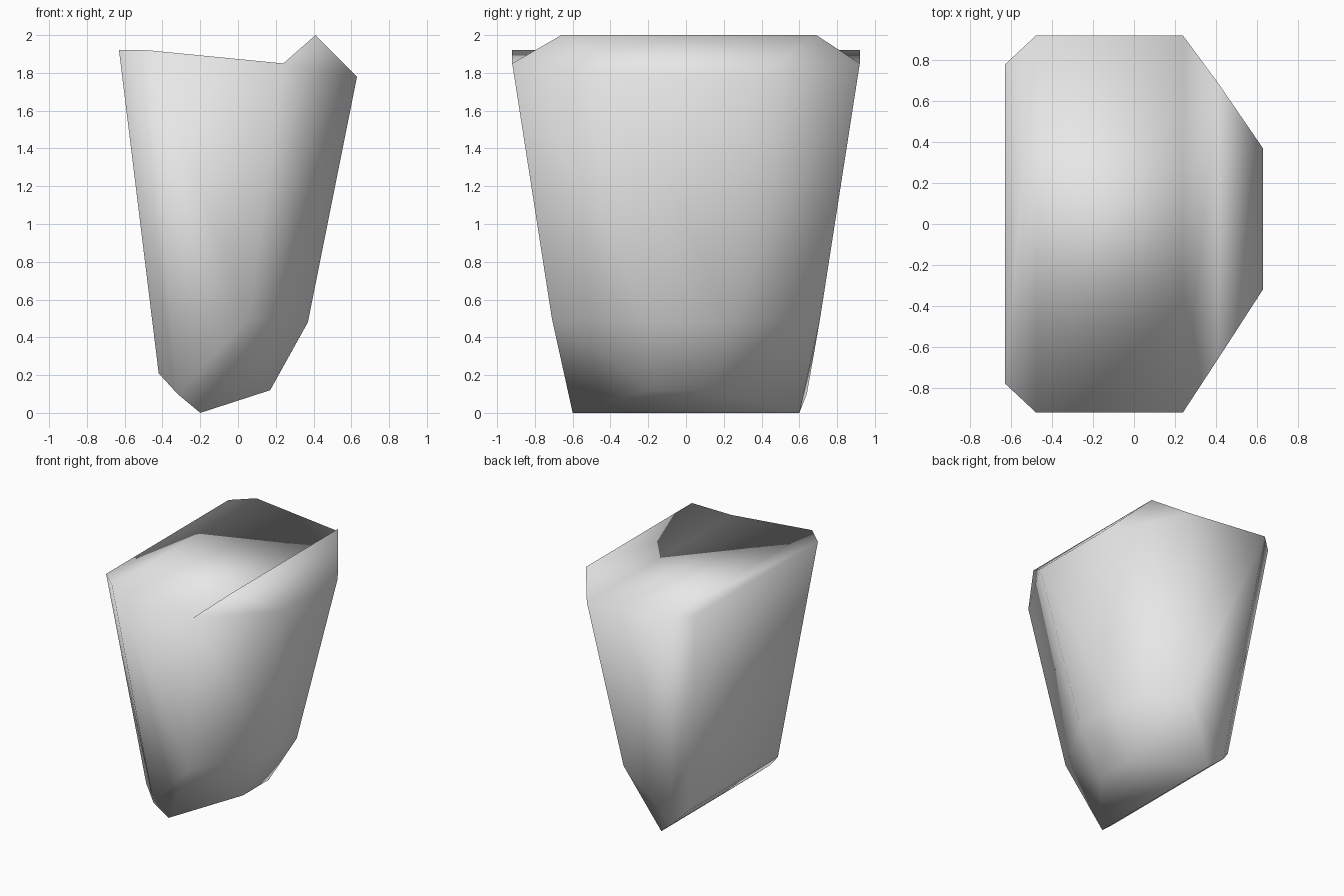
import bpy, bmesh

if "Cube" in bpy.data.objects:
    bpy.data.objects.remove(bpy.data.objects["Cube"])

# Side profile, clockwise from the top left: name -> (x, z, front y, back y)
PROFILE = {
    "A": (-0.63, 1.92, -0.78, 0.78),
    "B": (-0.48, 1.92, -0.92, 0.92),
    "C": (0.24, 1.85, -0.92, 0.92),
    "D": (0.41, 2.00, -0.66, 0.69),
    "E": (0.63, 1.78, -0.32, 0.37),
    "F": (0.37, 0.48, -0.17, 0.22),
    "G": (0.17, 0.12, -0.18, 0.15),
    "H": (-0.20, 0.00, -0.60, 0.60),
    "I": (-0.32, 0.10, -0.62, 0.64),
    "J": (-0.42, 0.21, -0.57, 0.57),
}
# Extra corner on the front and back walls
KNEE = (0.06, 0.50, -0.71, 0.71)
# Facets of the front and back walls
WALL_FACETS = ("ABIJ", "BCKI", "IKH", "CEFK", "CDE", "KFGH")

bm = bmesh.new()
sides = []
for s in (2, 3):
    points = dict(PROFILE, K=KNEE)
    sides.append({n: bm.verts.new((p[0], p[s], p[1])) for n, p in points.items()})
front, back = sides

# Band of facets running from front to back
loop = list(PROFILE)
for a, b in zip(loop, loop[1:] + loop[:1]):
    bm.faces.new((front[a], back[a], back[b], front[b]))

# Front and back walls
for side in sides:
    for facet in WALL_FACETS:
        bm.faces.new([side[n] for n in facet])

bmesh.ops.recalc_face_normals(bm, faces=bm.faces[:])
for f in bm.faces:
    f.smooth = True

mesh = bpy.data.meshes.new("tapered_block")
bm.to_mesh(mesh)
bm.free()

grey = bpy.data.materials.new("light_grey")
grey.diffuse_color = (0.8, 0.8, 0.8, 1)
grey.use_nodes = True
grey.node_tree.nodes["Principled BSDF"].inputs["Base Color"].default_value = grey.diffuse_color
mesh.materials.append(grey)
obj = bpy.data.objects.new("tapered_block", mesh)
bpy.context.collection.objects.link(obj)
